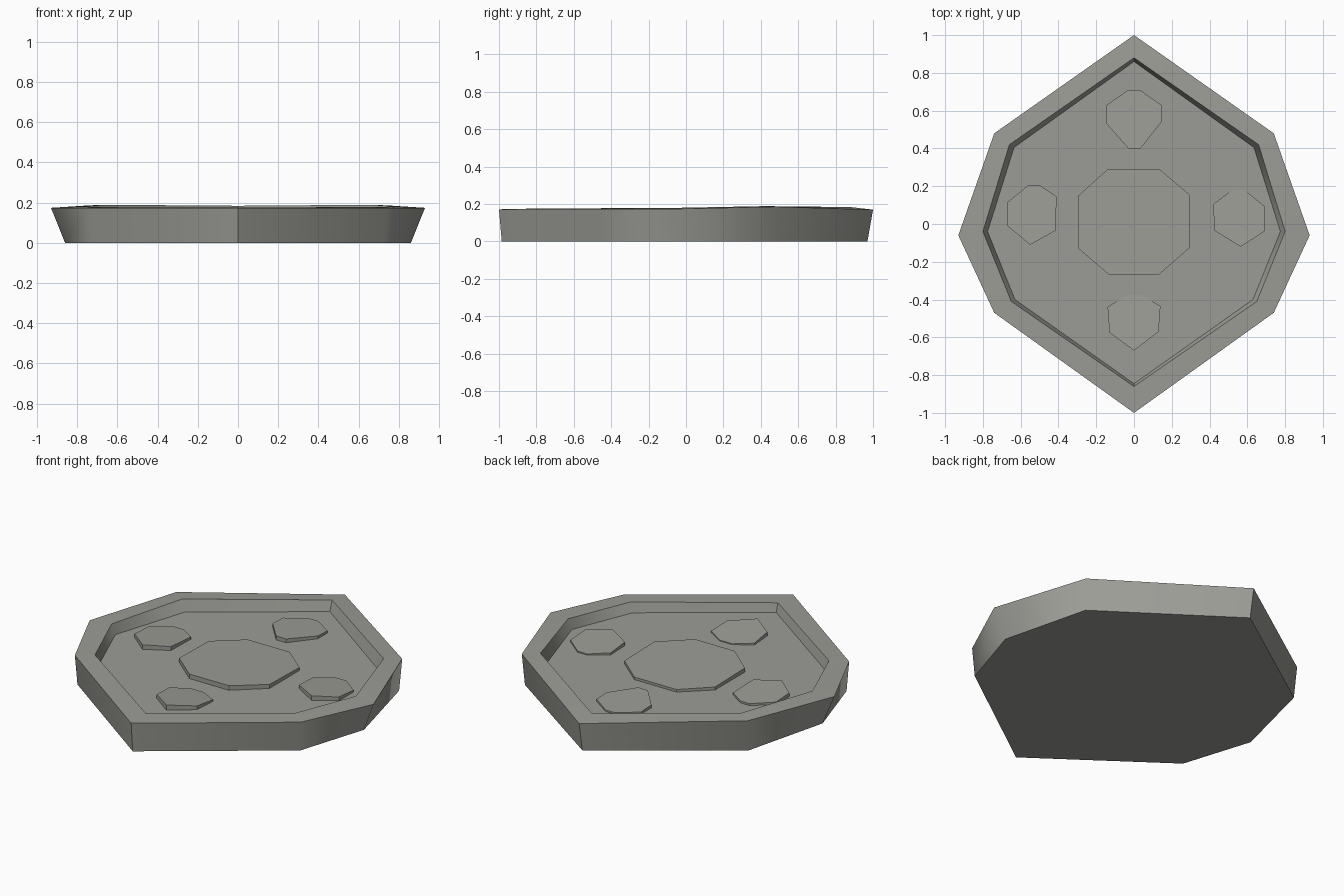
import bpy
import math

cube = bpy.data.objects.get("Cube")
if cube:
    bpy.data.objects.remove(cube, do_unlink=True)

stone = bpy.data.materials.new("warm grey stone")
stone.use_nodes = True
colour = (0.33, 0.335, 0.305, 1)
stone.diffuse_color = colour
stone.node_tree.nodes["Principled BSDF"].inputs["Base Color"].default_value = colour


def mirrored(half):
    """Close a half outline that runs from the back tip to the front tip."""
    return half + [(-x, y, z) for x, y, z in reversed(half[1:-1])]


def loft(name, loops):
    """Bridge equal loops from the bottom up and cap both ends."""
    n = len(loops[0])
    verts = [p for loop in loops for p in loop]
    # outlines run clockwise seen from above
    faces = [tuple(range(n)), tuple(reversed(range(len(verts) - n, len(verts))))]
    for k in range(len(loops) - 1):
        for i in range(n):
            j = (i + 1) % n
            faces.append((k * n + j, k * n + i, (k + 1) * n + i, (k + 1) * n + j))
    mesh = bpy.data.meshes.new(name)
    mesh.from_pydata(verts, [], faces)
    mesh.materials.append(stone)
    mesh.update()
    obj = bpy.data.objects.new(name, mesh)
    bpy.context.collection.objects.link(obj)
    return obj


# Tray body: base, outer rim, inner rim and sunken floor
floor_z = 0.123
base = [(0, 0.97, 0), (0.73, 0.465, 0), (0.86, -0.05, 0), (0.73, -0.46, 0), (0, -0.985, 0)]
outer = [(0, 1, 0.17), (0.74, 0.48, 0.186), (0.93, -0.06, 0.174), (0.74, -0.47, 0.174), (0, -1, 0.172)]
inner = [(0, 0.88, 0.184), (0.66, 0.42, 0.189), (0.8, -0.04, 0.18), (0.65, -0.41, 0.178), (0, -0.86, 0.175)]
sunk = [(0, 0.86), (0.635, 0.405), (0.775, -0.04), (0.63, -0.4), (0, -0.845)]
sunk = [(x, y, floor_z) for x, y in sunk]
body = loft("tray_body", [mirrored(half) for half in (base, outer, inner, sunk)])

bpy.ops.object.select_all(action="DESELECT")
body.select_set(True)
bpy.context.view_layer.objects.active = body
bpy.ops.object.shade_smooth_by_angle(angle=math.radians(50))
weighted = body.modifiers.new("weighted normals", "WEIGHTED_NORMAL")
weighted.keep_sharp = True


# Raised plates, each tilted down towards the back
def plate(name, outline, front_z, back_z):
    ys = [y for _, y in outline]
    low, span = min(ys), max(ys) - min(ys)
    top = [(x, y, front_z + (back_z - front_z) * (y - low) / span) for x, y in outline]
    loft(name, [[(x, y, floor_z - 0.01) for x, y in outline], top])


plate("centre_plate", [(0.135, 0.29), (0.295, 0.155), (0.295, -0.125), (0.13, -0.27),
                       (-0.13, -0.27), (-0.295, -0.13), (-0.295, 0.15), (-0.14, 0.29)], 0.15, 0.138)
plate("back_stud", [(0.03, 0.71), (0.145, 0.63), (0.145, 0.54), (0.035, 0.4),
                    (-0.03, 0.4), (-0.145, 0.53), (-0.145, 0.63), (-0.03, 0.71)], 0.146, 0.132)
plate("front_stud", [(0.04, -0.375), (0.14, -0.435), (0.13, -0.57), (0, -0.67),
                     (-0.13, -0.575), (-0.14, -0.44), (-0.04, -0.375)], 0.154, 0.128)
plate("left_stud", [(0.585, 0.18), (0.69, 0.095), (0.69, -0.04), (0.565, -0.12),
                    (0.425, -0.035), (0.42, 0.105), (0.52, 0.18)], 0.15, 0.13)
plate("right_stud", [(-0.5, 0.205), (-0.41, 0.145), (-0.415, -0.035), (-0.55, -0.11),
                     (-0.67, -0.01), (-0.67, 0.115), (-0.56, 0.205)], 0.15, 0.134)
